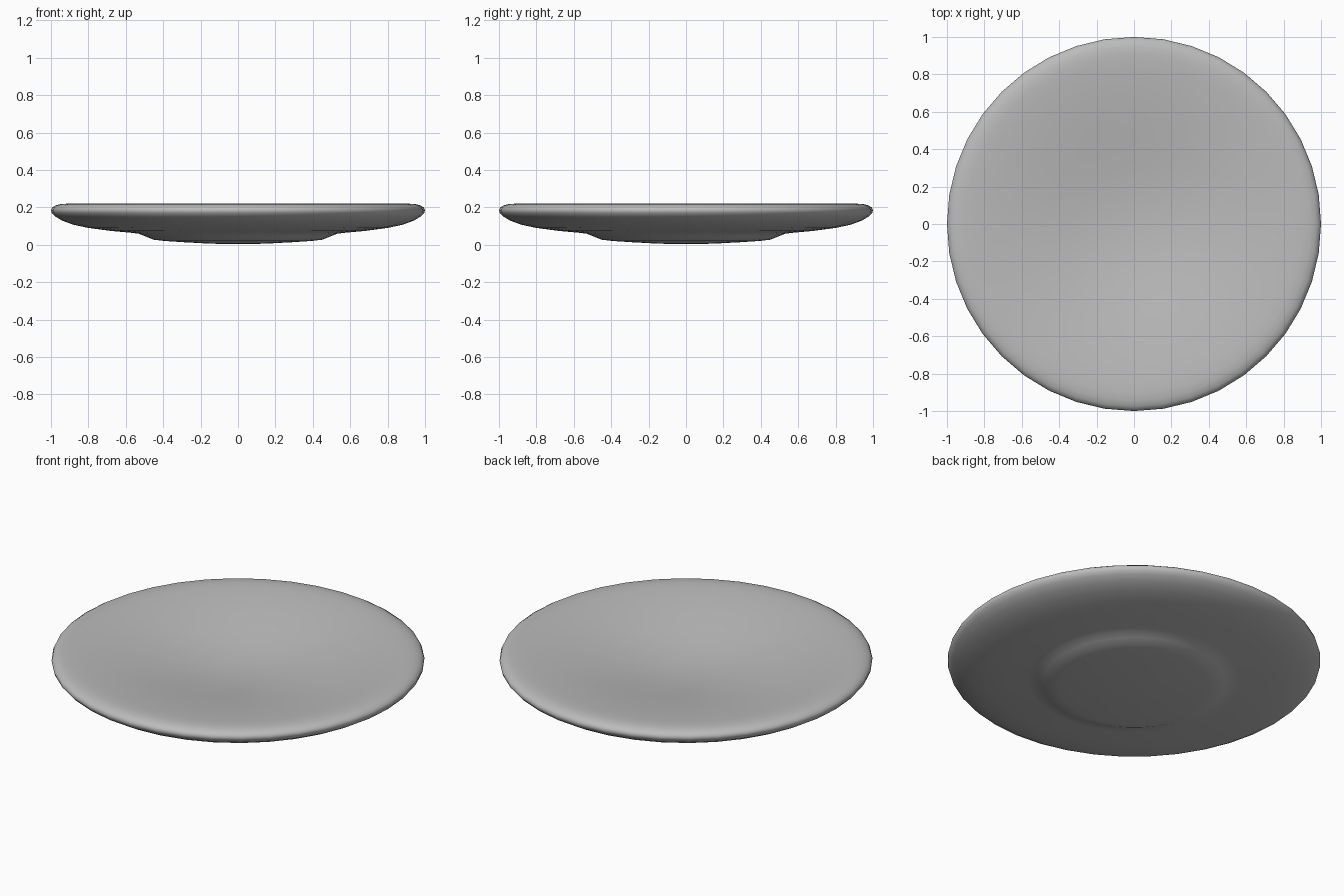
import bpy, bmesh, math

if "Cube" in bpy.data.objects:
    bpy.data.objects.remove(bpy.data.objects["Cube"])

SEGMENTS = 40

# Half profile (radius, height): underside, foot, rounded rim, shallow dish
profile = [
    (0.0, 0.003), (0.15, 0.006), (0.30, 0.014), (0.40, 0.021), (0.45, 0.027),
    (0.49, 0.043), (0.53, 0.059), (0.57, 0.064),
    (0.68, 0.074), (0.80, 0.090), (0.88, 0.107), (0.94, 0.129), (0.98, 0.153),
    (0.996, 0.171), (1.0, 0.185), (0.994, 0.199), (0.975, 0.211), (0.945, 0.218),
    (0.905, 0.220), (0.85, 0.217), (0.75, 0.208), (0.60, 0.189), (0.45, 0.166),
    (0.30, 0.143), (0.15, 0.127), (0.0, 0.122),
]

bm = bmesh.new()
verts = [bm.verts.new((0, r, z)) for r, z in profile]
edges = [bm.edges.new(pair) for pair in zip(verts, verts[1:])]

# Lathe the profile around the vertical axis
bmesh.ops.spin(bm, geom=verts + edges, cent=(0, 0, 0), axis=(0, 0, 1),
               angle=2 * math.pi, steps=SEGMENTS, use_duplicate=False)
bmesh.ops.remove_doubles(bm, verts=bm.verts, dist=0.0005)
bmesh.ops.recalc_face_normals(bm, faces=bm.faces)
for f in bm.faces:
    f.smooth = True

mesh = bpy.data.meshes.new("plate")
bm.to_mesh(mesh)
bm.free()
plate = bpy.data.objects.new("plate", mesh)
bpy.context.collection.objects.link(plate)

# Mid-grey glaze
glaze = bpy.data.materials.new("grey_glaze")
glaze.diffuse_color = (0.5, 0.5, 0.5, 1)
glaze.use_nodes = True
glaze.node_tree.nodes["Principled BSDF"].inputs["Base Color"].default_value = glaze.diffuse_color
mesh.materials.append(glaze)
